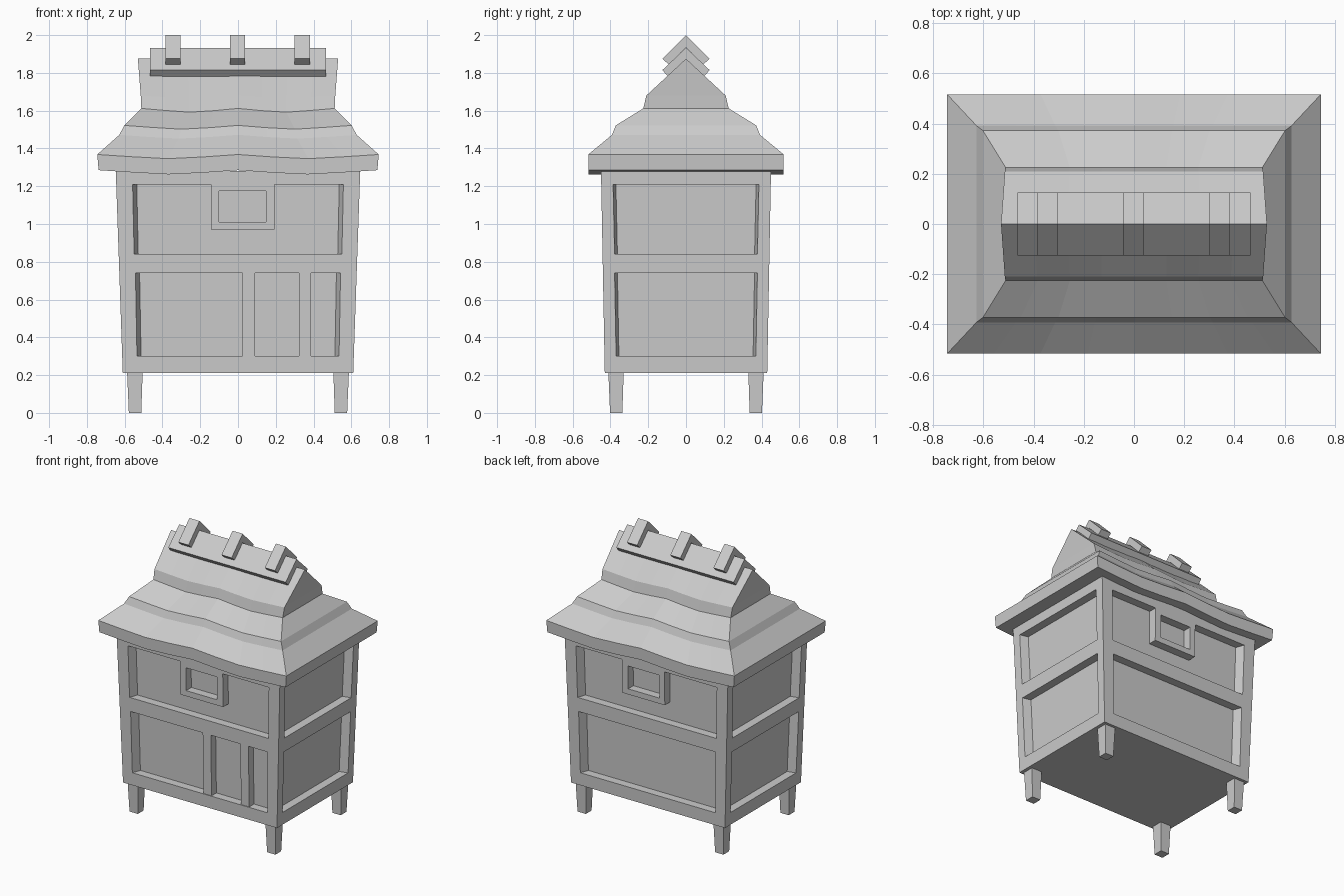
import bpy, bmesh

if "Cube" in bpy.data.objects:
    bpy.data.objects.remove(bpy.data.objects["Cube"])

Z0, Z1 = 0.21, 1.28          # body bottom and top
BOT, TOP = (0.61, 0.43), (0.647, 0.45)
DEPTH = 0.06                 # panel recess


def make(name, verts, faces):
    bm = bmesh.new()
    vs = [bm.verts.new(v) for v in verts]
    for f in faces:
        bm.faces.new([vs[i] for i in f])
    bmesh.ops.remove_doubles(bm, verts=bm.verts, dist=0.0005)
    bmesh.ops.dissolve_degenerate(bm, edges=bm.edges, dist=0.0005)
    bmesh.ops.recalc_face_normals(bm, faces=bm.faces)
    me = bpy.data.meshes.new(name)
    bm.to_mesh(me)
    bm.free()
    ob = bpy.data.objects.new(name, me)
    bpy.context.collection.objects.link(ob)
    return ob


def loft(name, a, b):
    """Solid between two matching closed outlines."""
    n = len(a)
    sides = [(i, (i + 1) % n, n + (i + 1) % n, n + i) for i in range(n)]
    return make(name, a + b, [tuple(range(n)), tuple(range(n, 2 * n))] + sides)


def rect(x, y, z):
    return [(-x, -y, z), (x, -y, z), (x, y, z), (-x, y, z)]


def wall(axis, z):
    t = (z - Z0) / (Z1 - Z0)
    return BOT[axis] + (TOP[axis] - BOT[axis]) * t


def slab(name, axis, sign, outer, inner, d_out, d_in):
    """Block set against a wall: outlines are (u, z) lists, offsets from the wall plane."""
    def place(pts, d):
        return [(u, sign * (wall(1, z) + d), z) if axis == 1 else
                (sign * (wall(0, z) + d), u, z) for u, z in pts]
    return loft(name, place(outer, d_out), place(inner, d_in))


def quad(u0, u1, z0, z1, flare=0.0):
    return [(u0, z0), (u1, z0), (u1 + flare, z1), (u0 - flare, z1)]


def cut(target, cutter):
    m = target.modifiers.new("cut", 'BOOLEAN')
    m.operation = 'DIFFERENCE'
    m.solver = 'EXACT'
    m.object = cutter
    cutter.hide_render = True
    cutter.hide_viewport = True
    cutter.display_type = 'WIRE'


# Tapered body with two recessed panels on every side
body = loft("body", rect(*BOT, Z0), rect(*TOP, Z1))
for axis, half, taper in ((1, (0.535, 0.55), 0.022), (0, (0.37, 0.378), 0.015)):
    for sign in (-1, 1):
        for k, (z0, z1) in enumerate(((0.30, 0.74), (0.84, 1.21))):
            h, g = half[k], taper * 0.5
            cut(body, slab("panel_cutter", axis, sign,
                           quad(-h - g, h + g, z0, z1, 0.008),
                           quad(-h + taper, h - taper, z0, z1, 0.008),
                           DEPTH * 0.5, -DEPTH))

# Window frames on front and back
for sign, side in ((-1, "front"), (1, "back")):
    o, i = quad(-0.143, 0.193, 0.97, 1.21), quad(-0.10, 0.147, 1.01, 1.175)
    frame = slab(side + "_window_frame", 1, sign, o, o, 0.0, -DEPTH - 0.005)
    cut(frame, slab("window_cutter", 1, sign, i, i, 0.05, -0.15))

# Door posts on the front
for x in (0.057, 0.355):
    q = quad(x - 0.032, x + 0.032, 0.295, 0.745)
    slab("door_post", 1, -1, q, q, -0.005, -DEPTH - 0.005)

# Legs
for sx in (-1, 1):
    for sy in (-1, 1):
        def foot(a, b, c, d, z):
            return [(sx * a, sy * c, z), (sx * b, sy * c, z),
                    (sx * b, sy * d, z), (sx * a, sy * d, z)]
        loft("leg", foot(0.512, 0.578, 0.337, 0.402, 0.0),
             foot(0.505, 0.587, 0.330, 0.411, Z0 + 0.005))

# Roof: stepped rings with sagging long edges, closing in a gabled ridge
rings = [(0.738, 0.515, 1.285, 0.022), (0.745, 0.517, 1.368, 0.022),
         (0.628, 0.392, 1.472, 0.02), (0.602, 0.372, 1.522, 0.02),
         (0.512, 0.226, 1.612, 0.02), (0.515, 0.210, 1.68, 0.015),
         (0.530, 0.0, 1.875, 0.0)]
N = 8
verts, faces = [], []
sag = (0, 0.55, 1, 0.6, 0, 0.6, 1, 0.55, 0)
for x, y, z, s in rings:
    row = [(x * (2 * i / N - 1), z - s * sag[i]) for i in range(N + 1)]
    verts += [(u, -y, h) for u, h in row] + [(u, y, h) for u, h in reversed(row)]
M = 2 * (N + 1)
for r in range(len(rings) - 2):
    for i in range(M):
        j = (i + 1) % M
        faces.append((r * M + i, r * M + j, (r + 1) * M + j, (r + 1) * M + i))
faces += [(i, i + 1, M - 2 - i, M - 1 - i) for i in range(N)]          # underside
a, b = (len(rings) - 2) * M, (len(rings) - 1) * M
for i in range(N):                                                     # slopes to the ridge
    faces.append((a + i, a + i + 1, b + i + 1, b + i))
    faces.append((a + M - 1 - i, a + M - 2 - i, b + i + 1, b + i))
faces += [(a, a + M - 1, b), (a + N, a + N + 1, b + N)]                # gable ends
make("roof", verts, faces)


# Ridge cap and three clips, chevron profiles along x
def chevron(name, x0, x1, apex, edge, low):
    prof = [(0, apex), (0.125, edge), (0.092, low), (0, low + 0.092),
            (-0.092, low), (-0.125, edge)]
    loft(name, [(x0, y, z) for y, z in prof], [(x1, y, z) for y, z in prof])


chevron("ridge_cap", -0.465, 0.465, 1.933, 1.815, 1.777)
for x in (-0.345, -0.003, 0.34):
    chevron("ridge_clip", x - 0.04, x + 0.04, 2.0, 1.875, 1.845)
